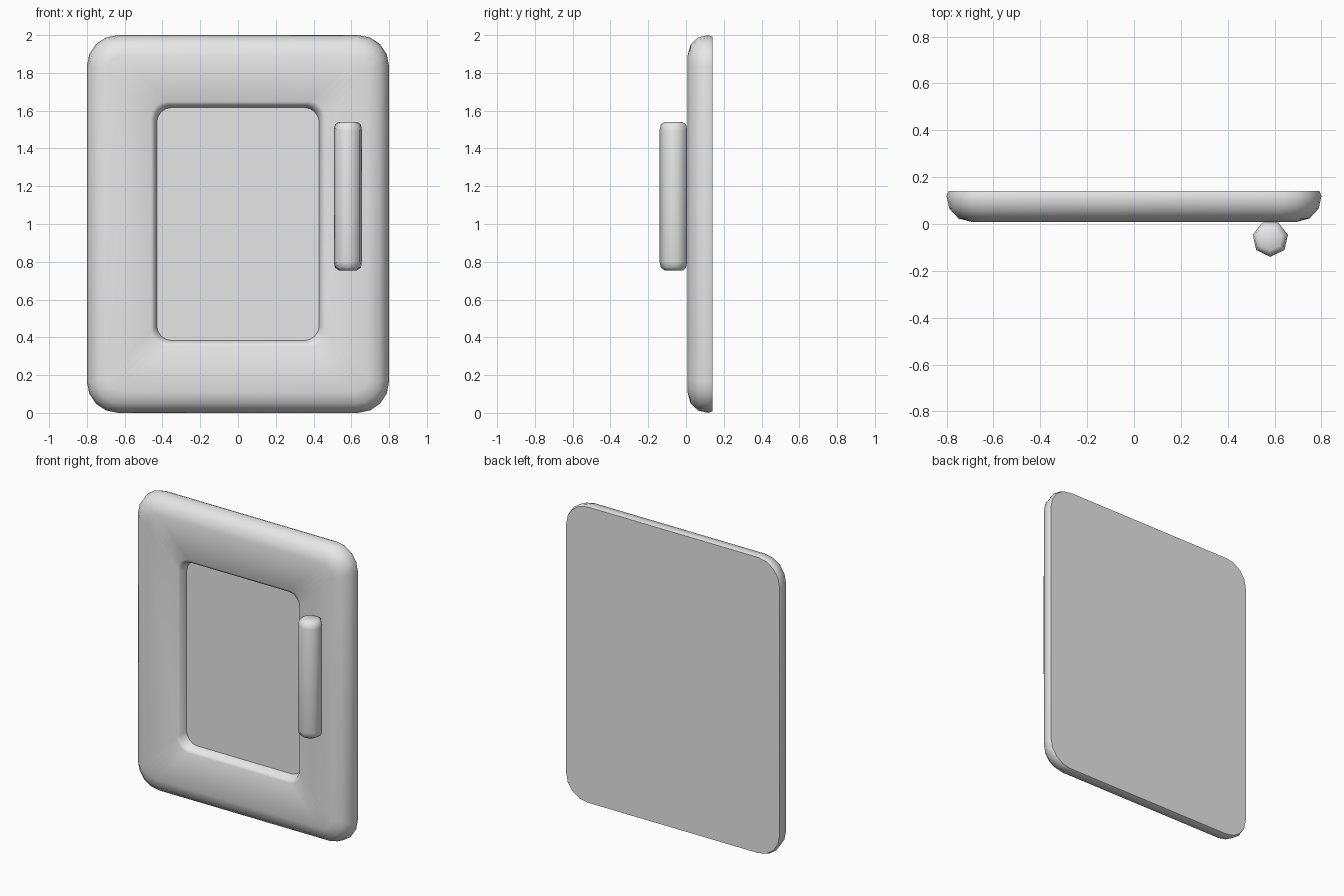
import bpy, bmesh, math

cube = bpy.data.objects.get("Cube")
if cube:
    bpy.data.objects.remove(cube)

grey = bpy.data.materials.new("plain_grey")
grey.use_nodes = True
grey.diffuse_color = (0.8, 0.8, 0.8, 1)
grey.node_tree.nodes["Principled BSDF"].inputs["Base Color"].default_value = (0.8, 0.8, 0.8, 1)


def rounded_rect(hx, hz, r, y, seg=4):
    """Rounded rectangle facing the front, centred at height 1."""
    pts = []
    for q, (sx, sz) in enumerate([(1, 1), (-1, 1), (-1, -1), (1, -1)]):
        for i in range(seg + 1):
            a = (q + i / seg) * math.pi / 2
            pts.append((sx * (hx - r) + r * math.cos(a), y,
                        1 + sz * (hz - r) + r * math.sin(a)))
    return pts


def circle(cx, cy, r, z, n=7):
    """Ring with one corner pointing forward."""
    step = 2 * math.pi / n
    return [(cx + r * math.cos(i * step - math.pi / 2),
             cy + r * math.sin(i * step - math.pi / 2), z) for i in range(n)]


def loft(name, rings, angle):
    """Skin the rings in order and cap both ends."""
    bm = bmesh.new()
    loops = [[bm.verts.new(p) for p in ring] for ring in rings]
    n = len(loops[0])
    for a, b in zip(loops, loops[1:]):
        for i in range(n):
            j = (i + 1) % n
            bm.faces.new((a[i], a[j], b[j], b[i]))
    bm.faces.new(loops[0])
    bm.faces.new(loops[-1])
    bmesh.ops.recalc_face_normals(bm, faces=bm.faces)
    mesh = bpy.data.meshes.new(name)
    bm.to_mesh(mesh)
    bm.free()
    mesh.materials.append(grey)
    obj = bpy.data.objects.new(name, mesh)
    bpy.context.collection.objects.link(obj)
    bpy.ops.object.select_all(action='DESELECT')
    obj.select_set(True)
    bpy.context.view_layer.objects.active = obj
    bpy.ops.object.shade_smooth_by_angle(angle=math.radians(angle))
    return obj


# Door slab: rounded outer edge from the back to the front (inset, depth)
outer = [(0.008, 0.14), (0, 0.118), (0.012, 0.065), (0.05, 0.024), (0.11, 0.008)]
rings = [rounded_rect(0.8 - d, 1 - d, 0.165 - d * 0.8, y) for d, y in outer]
# Recessed panel: rolled rim, then the wall down to the flat panel
rim = [(0.03, 0.008), (0.012, 0.02), (0, 0.07)]
rings += [rounded_rect(0.43 + d, 0.617 + d, 0.08, y) for d, y in rim]
loft("door", rings, 50)

# Upright handle with rounded ends (radius, height)
profile = [(0.05, 0.755), (0.07, 0.768), (0.077, 0.80),
           (0.077, 1.495), (0.07, 1.527), (0.05, 1.54)]
loft("handle", [circle(0.582, -0.063, r, z) for r, z in profile], 60)
